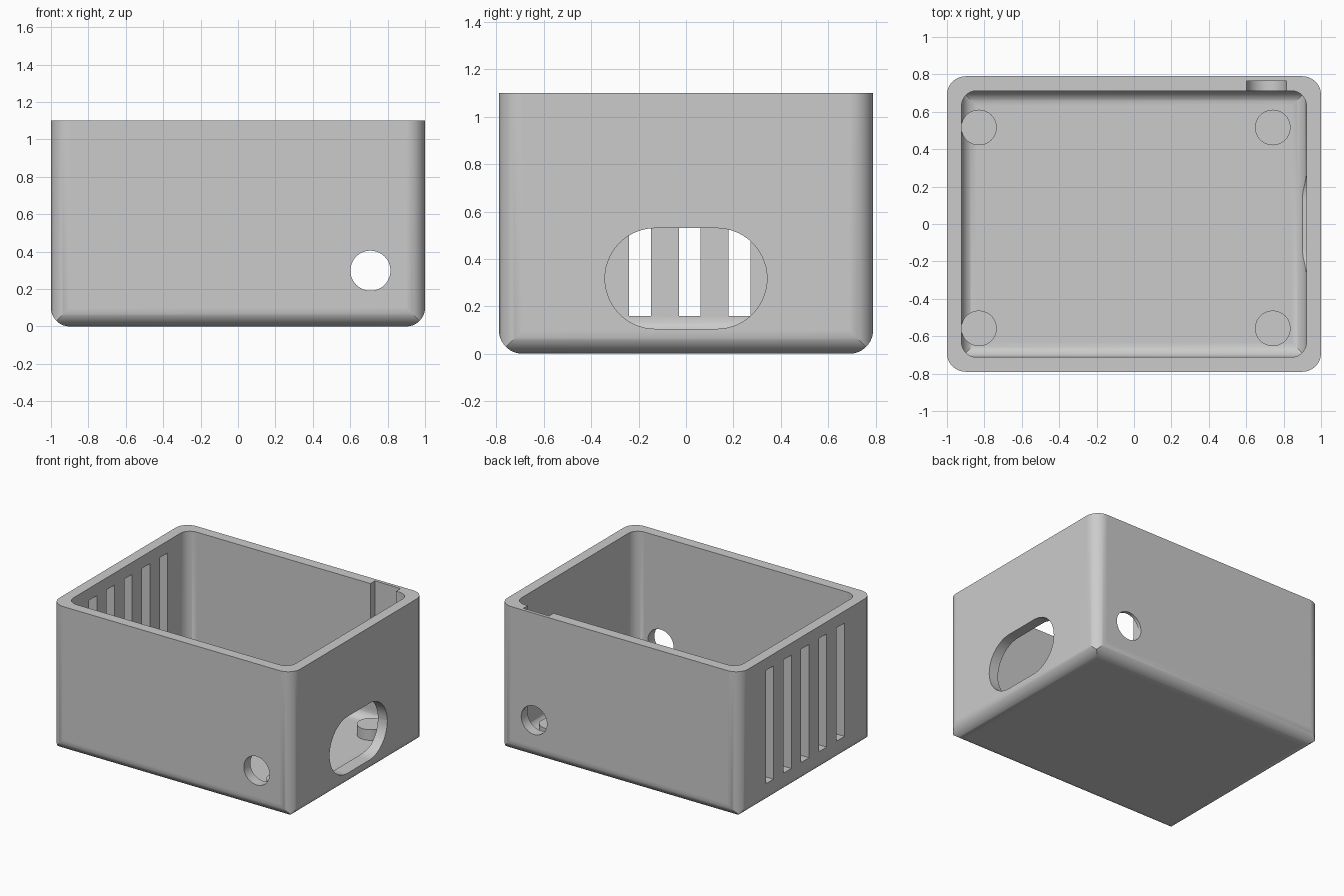
import bpy, bmesh
from math import cos, sin, pi, radians

cube = bpy.data.objects.get("Cube")
if cube:
    bpy.data.objects.remove(cube, do_unlink=True)

grey = bpy.data.materials.new("light_grey_plastic")
grey.use_nodes = True
colour = (0.6, 0.6, 0.6, 1)
grey.diffuse_color = colour
grey.node_tree.nodes["Principled BSDF"].inputs["Base Color"].default_value = colour


def prism(name, axis, u, v, w, r=0.0, steps=14):
    """Rounded rectangle over ranges u, v, extruded over range w along an axis."""
    place = {"x": lambda a, b, c: (c, a, b),
             "y": lambda a, b, c: (a, c, b),
             "z": lambda a, b, c: (a, b, c)}[axis]
    outline = []
    corners = [(u[1], v[1], -1, -1), (u[0], v[1], 1, -1),
               (u[0], v[0], 1, 1), (u[1], v[0], -1, 1)]
    for i, (cu, cv, su, sv) in enumerate(corners):
        n = steps if r else 0
        for k in range(n + 1):
            t = (i + (k / n if n else 0)) * pi / 2
            outline.append((cu + su * r + r * cos(t), cv + sv * r + r * sin(t)))
    bm = bmesh.new()
    rings = [[bm.verts.new(place(a, b, c)) for a, b in outline] for c in w]
    bm.faces.new(rings[0])
    bm.faces.new(rings[1])
    for i in range(len(outline)):
        j = (i + 1) % len(outline)
        bm.faces.new((rings[0][i], rings[0][j], rings[1][j], rings[1][i]))
    bmesh.ops.remove_doubles(bm, verts=bm.verts, dist=1e-5)
    bmesh.ops.recalc_face_normals(bm, faces=bm.faces)
    mesh = bpy.data.meshes.new(name)
    bm.to_mesh(mesh)
    bm.free()
    mesh.materials.append(grey)
    obj = bpy.data.objects.new(name, mesh)
    bpy.context.collection.objects.link(obj)
    return obj


def activate(obj):
    bpy.ops.object.select_all(action="DESELECT")
    obj.select_set(True)
    bpy.context.view_layer.objects.active = obj


def combine(obj, tool, operation):
    """Apply a boolean and discard its tool."""
    mod = obj.modifiers.new("combine", "BOOLEAN")
    mod.operation, mod.solver, mod.object = operation, "EXACT", tool
    activate(obj)
    bpy.ops.object.modifier_apply(modifier=mod.name)
    bpy.data.objects.remove(tool, do_unlink=True)


def rounded_block(name, x, y, floor, top, r):
    """Block with rounded uprights and bottom edges, mitred at the corners."""
    block = prism(name, "z", (-x, x), (-y, y), (floor - 0.5, top), r)
    combine(block, prism("trim", "x", (-y, y), (floor, 3), (-2, 2), r), "INTERSECT")
    combine(block, prism("trim", "y", (-x, x), (floor, 3), (-2, 2), r), "INTERSECT")
    return block


def finish(obj):
    activate(obj)
    bpy.ops.object.shade_smooth_by_angle(angle=radians(30))
    mod = obj.modifiers.new("flat_sides", "WEIGHTED_NORMAL")
    mod.keep_sharp = True


# Open-topped case
case = rounded_block("case", 1.0, 0.79, 0.0, 1.1, 0.1)
combine(case, rounded_block("cavity", 0.922, 0.712, 0.08, 1.5, 0.08), "DIFFERENCE")

# Cable hole through the front and back walls
hx, hz, hr = 0.708, 0.298, 0.107
combine(case, prism("cable_hole", "y", (hx - hr, hx + hr), (hz - hr, hz + hr),
                    (-1, 1), hr), "DIFFERENCE")
# Round-bottomed groove inside the back wall, open at the rim
combine(case, prism("groove", "y", (hx - hr, hx + hr), (hz - hr, 2),
                    (0.6, 0.765), hr), "DIFFERENCE")
# Oblong opening in the +x wall
combine(case, prism("side_opening", "x", (-0.342, 0.342), (0.105, 0.53),
                    (0.6, 1.2), 0.2124), "DIFFERENCE")
# Five vent slots in the -x wall
for i in range(-2, 3):
    y = 0.016 + 0.21 * i
    combine(case, prism("vent_slot", "x", (y - 0.046, y + 0.046), (0.16, 1.01),
                        (-1.2, -0.8)), "DIFFERENCE")
finish(case)

# Four round standoffs on the floor
for side, x in (("right", -0.829), ("left", 0.742)):
    for end, y in (("front", -0.558), ("back", 0.516)):
        post = prism(f"{end}_{side}_standoff", "z", (x - 0.095, x + 0.095),
                     (y - 0.095, y + 0.095), (0.07, 0.16), 0.095)
        finish(post)
